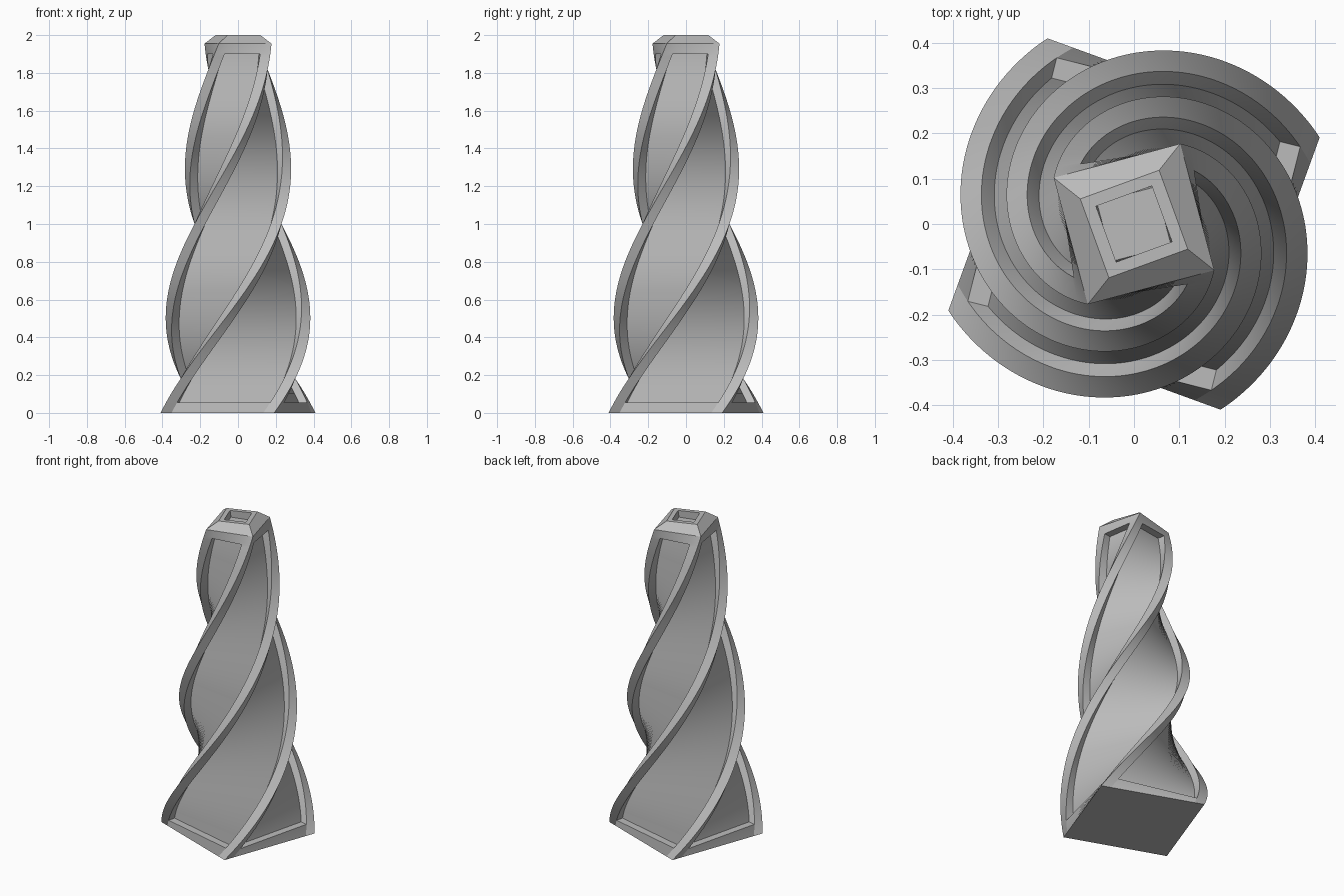
import bpy, bmesh, math
from mathutils import Vector

if "Cube" in bpy.data.objects:
    bpy.data.objects.remove(bpy.data.objects["Cube"])

TWIST = math.radians(110)     # radians of twist per unit of height
START = math.radians(-20)     # rotation of the base square
DEPTH = 0.046                 # panel recess
Z_LOW, Z_HIGH, Z_EDGE = 0.055, 1.90, 1.955

mat = bpy.data.materials.new("light grey")
mat.diffuse_color = (0.5, 0.5, 0.5, 1)
mat.use_nodes = True
mat.node_tree.nodes["Principled BSDF"].inputs["Base Color"].default_value = mat.diffuse_color

bm = bmesh.new()


def half(z):
    """Half side of the tapering square at height z."""
    return 0.3195 - 0.0895 * z


def point(k, n, s, z):
    """Point on side k, n outward from the axis and s along the side, twisted."""
    a = START + TWIST * z + k * math.pi / 2
    return bm.verts.new(Vector((n * math.cos(a) - s * math.sin(a),
                                n * math.sin(a) + s * math.cos(a), z)))


def quad(k, *pts):
    bm.faces.new([point(k, *p) for p in pts])


def inner(z):
    """Half width of the recessed panel: constant border across the slope."""
    h = half(z)
    return h - 0.052 * math.sqrt(1 + (TWIST * h) ** 2)


def span(a, b, n):
    return [a + (b - a) * i / n for i in range(n)]


heights = span(0, Z_LOW, 4) + span(Z_LOW, Z_HIGH, 150) + span(Z_HIGH, Z_EDGE, 4) + [Z_EDGE]

for k in range(4):
    # twisted frame and recessed panel of one side
    for z0, z1 in zip(heights, heights[1:]):
        h0, h1, w0, w1 = half(z0), half(z1), inner(z0), inner(z1)
        quad(k, (h0, -h0, z0), (h0, -w0, z0), (h1, -w1, z1), (h1, -h1, z1))
        quad(k, (h0, w0, z0), (h0, h0, z0), (h1, h1, z1), (h1, w1, z1))
        if z0 < Z_LOW - 1e-6 or z1 > Z_HIGH + 1e-6:
            quad(k, (h0, -w0, z0), (h0, w0, z0), (h1, w1, z1), (h1, -w1, z1))
            continue
        d0, d1 = h0 - DEPTH, h1 - DEPTH
        quad(k, (d0, -w0, z0), (d0, w0, z0), (d1, w1, z1), (d1, -w1, z1))
        quad(k, (h0, -w0, z0), (d0, -w0, z0), (d1, -w1, z1), (h1, -w1, z1))
        quad(k, (d0, w0, z0), (h0, w0, z0), (h1, w1, z1), (d1, w1, z1))
    # ledges closing the panel recess
    for z, sgn in ((Z_LOW, 1), (Z_HIGH, -1)):
        h, w = half(z), inner(z) * sgn
        quad(k, (h, -w, z), (h, w, z), (h - DEPTH, w, z), (h - DEPTH, -w, z))
    # cap: chamfer, rim and recess wall
    steps = [(half(Z_EDGE), Z_EDGE), (0.0925, 2.0), (0.0655, 2.0), (0.067, 2.0 - DEPTH)]
    for (h0, z0), (h1, z1) in zip(steps, steps[1:]):
        quad(k, (h0, -h0, z0), (h0, h0, z0), (h1, h1, z1), (h1, -h1, z1))

# recess floor on top and flat underside
f, zf = steps[-1]
quad(0, (f, -f, zf), (f, f, zf), (-f, f, zf), (-f, -f, zf))
b = half(0)
quad(0, (b, -b, 0), (-b, -b, 0), (-b, b, 0), (b, b, 0))

bmesh.ops.remove_doubles(bm, verts=bm.verts, dist=1e-5)

mesh = bpy.data.meshes.new("twisted_tower")
bm.to_mesh(mesh)
bm.free()
mesh.materials.append(mat)
tower = bpy.data.objects.new("twisted_tower", mesh)
bpy.context.collection.objects.link(tower)
bpy.context.view_layer.objects.active = tower
tower.select_set(True)
bpy.ops.object.shade_smooth_by_angle(angle=math.radians(25))
